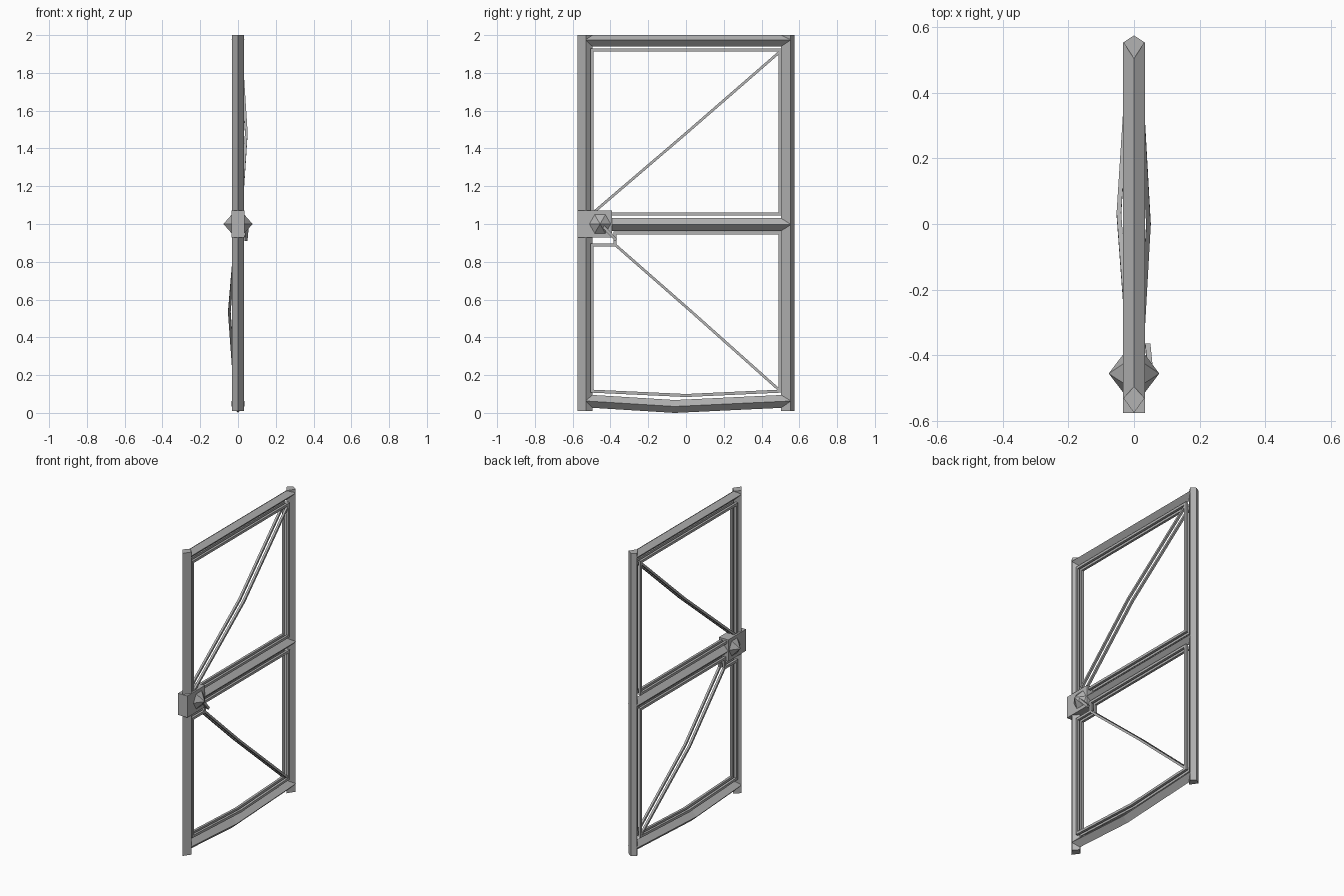
import bpy, bmesh, math
from mathutils import Vector, Matrix

cube = bpy.data.objects.get("Cube")
if cube:
    bpy.data.objects.remove(cube, do_unlink=True)

steel = bpy.data.materials.new("grey_steel")
steel.use_nodes = True
colour = (0.45, 0.45, 0.45, 1)
steel.diffuse_color = colour
steel.node_tree.nodes["Principled BSDF"].inputs["Base Color"].default_value = colour


def finish(name, bm):
    bmesh.ops.recalc_face_normals(bm, faces=bm.faces)
    mesh = bpy.data.meshes.new(name)
    bm.to_mesh(mesh)
    bm.free()
    mesh.materials.append(steel)
    obj = bpy.data.objects.new(name, mesh)
    bpy.context.collection.objects.link(obj)
    return obj


def sweep(name, path, profile, closed=False):
    """Sweep a profile (sideways, outward) along a path with mitred corners."""
    bm = bmesh.new()
    side = Vector((1, 0, 0))
    pts = [Vector(p) for p in path]
    n = len(pts)
    rings = []
    for i, p in enumerate(pts):
        before = p - pts[i - 1] if closed or i > 0 else pts[1] - p
        after = pts[(i + 1) % n] - p if closed or i < n - 1 else before
        na = side.cross(before).normalized()
        nb = side.cross(after).normalized()
        out = (na + nb).normalized()
        out /= max(out.dot(na), 0.3)
        rings.append([bm.verts.new(p + side * a + out * b) for a, b in profile])
    k = len(profile)
    for i in range(n if closed else n - 1):
        r, s = rings[i], rings[(i + 1) % n]
        for j in range(k):
            bm.faces.new((r[j], r[(j + 1) % k], s[(j + 1) % k], s[j]))
    if not closed:
        bm.faces.new(rings[0])
        bm.faces.new(rings[-1])
    return finish(name, bm)


def diamond(half, outer, inner):
    return [(half, 0), (0, outer), (-half, 0), (0, -inner)]


def square(r):
    return [(r, r), (-r, r), (-r, -r), (r, -r)]


# Upright posts, ridged outwards
sweep("front_post", [(0, -0.53, 0.01), (0, -0.53, 2)], diamond(0.032, 0.045, 0.035))
sweep("back_post", [(0, 0.553, 2), (0, 0.553, 0.01)], diamond(0.032, 0.021, 0.05))

# Cross bars; the lowest one sags
bar = diamond(0.034, 0.034, 0.034)
sweep("top_bar", [(0, -0.53, 1.975), (0, 0.553, 1.975)], diamond(0.034, 0.025, 0.035))
sweep("middle_bar", [(0, -0.53, 0.997), (0, 0.553, 0.997)], bar)
sweep("bottom_bar", [(0, -0.53, 0.063), (0, -0.06, 0.034), (0, 0.553, 0.063)], bar)

# Paired inner rods on both sides of the gate plane
E = 0.497
upper = [(-E, 1.052), (-E, 1.92), (E, 1.92), (E, 1.052)]
lower = [(-E, 0.115), (-E, 0.89), (-0.375, 0.89), (-0.375, 0.952),
         (E, 0.952), (E, 0.115), (0, 0.092)]
for label, s in (("left", 1), ("right", -1)):
    x = 0.016 * s
    sweep("upper_frame_rod_" + label, [(x, y, z) for y, z in upper], square(0.008), True)
    sweep("lower_frame_rod_" + label, [(x, y, z) for y, z in lower], square(0.008), True)
    # Diagonal braces bow out sideways at the middle
    sweep("upper_brace_" + label,
          [(x, -E, 1.055), (x + 0.028, 0, 1.48), (x, E, 1.912)], square(0.007))
    sweep("lower_brace_" + label,
          [(x, -0.375, 0.89), (x - 0.03, 0.03, 0.535), (x, E, 0.118)], square(0.007))

# Latch box on the front post
bm = bmesh.new()
bmesh.ops.create_cube(bm, size=1, matrix=Matrix.Translation((0, -0.483, 1))
                      @ Matrix.Diagonal((0.068, 0.185, 0.142, 1)))
finish("latch_box", bm)

# Faceted knobs on both faces of the box
for label, s in (("left", 1), ("right", -1)):
    bm = bmesh.new()
    place = (Matrix.Translation((0.055 * s, -0.455, 1))
             @ Matrix.Rotation(math.radians(90 * s), 4, 'Y'))
    bmesh.ops.create_cone(bm, cap_ends=True, segments=6, radius1=0.058,
                          radius2=0, depth=0.044, matrix=place)
    finish("knob_" + label, bm)

# Latch lever
sweep("latch_lever", [(0.05, -0.45, 1.0), (0.042, -0.37, 0.915)], square(0.008))
